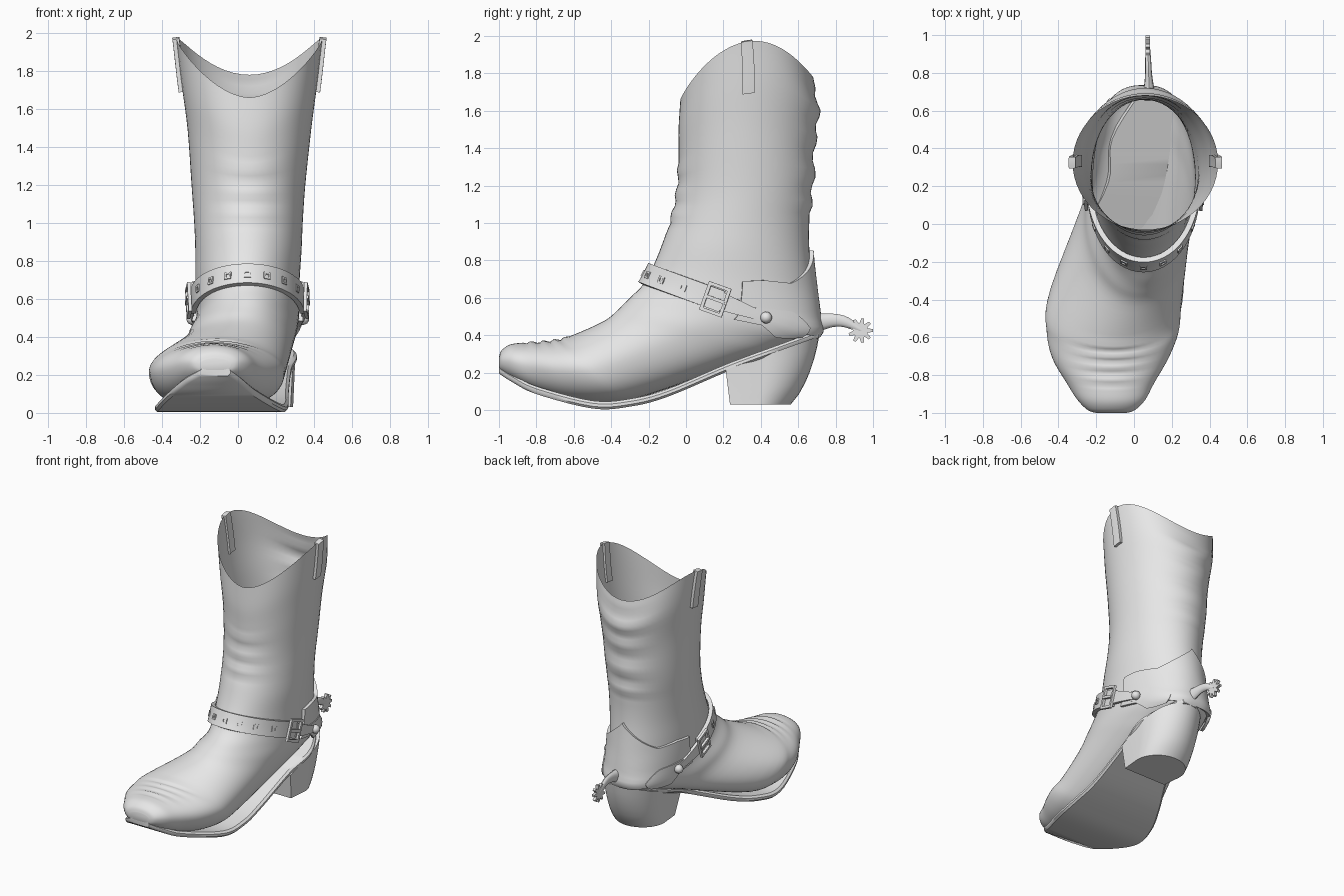
import bpy, bmesh, math
from mathutils import Vector, Matrix

if "Cube" in bpy.data.objects:
    bpy.data.objects.remove(bpy.data.objects["Cube"])

leather = bpy.data.materials.new("plain grey")
leather.diffuse_color = (0.8, 0.8, 0.8, 1)
leather.use_nodes = True
leather.node_tree.nodes["Principled BSDF"].inputs["Base Color"].default_value = leather.diffuse_color


def finish(name, bm, thick=0, angle=40):
    bmesh.ops.recalc_face_normals(bm, faces=bm.faces[:])
    me = bpy.data.meshes.new(name)
    bm.to_mesh(me)
    bm.free()
    me.materials.append(leather)
    ob = bpy.data.objects.new(name, me)
    bpy.context.collection.objects.link(ob)
    bpy.ops.object.select_all(action='DESELECT')
    ob.select_set(True)
    bpy.context.view_layer.objects.active = ob
    if thick:
        m = ob.modifiers.new("thickness", 'SOLIDIFY')
        m.thickness, m.offset = thick, 0
        bpy.ops.object.modifier_apply(modifier=m.name)
    bpy.ops.object.shade_smooth_by_angle(angle=math.radians(angle))
    return ob


def grid(name, rows, closed=False, caps=(), thick=0, angle=40):
    """Skin a list of equal-length point rows; caps lists the row indices to fill."""
    bm = bmesh.new()
    vs = [[bm.verts.new(p) for p in r] for r in rows]
    n = len(rows[0])
    for a, b in zip(vs, vs[1:]):
        for j in range(n if closed else n - 1):
            k = (j + 1) % n
            bm.faces.new((a[j], a[k], b[k], b[j]))
    for c in caps:
        bm.faces.new(vs[c])
    return finish(name, bm, thick, angle)


def spline(table, s):
    """Catmull-Rom sample of a table of tuples."""
    i = max(0, min(int(s), len(table) - 2))
    f = s - i
    p0, p1 = table[max(i - 1, 0)], table[i]
    p2, p3 = table[i + 1], table[min(i + 2, len(table) - 1)]
    return [0.5 * (2 * b + (c - a) * f + (2 * a - 5 * b + 4 * c - d) * f * f
                   + (3 * b - a - 3 * c + d) * f ** 3) for a, b, c, d in zip(p0, p1, p2, p3)]


# Boot rings from rim to toe: front y, z, back y, z, half width, centre x
RINGS = [
    (-.03, 1.66, .68, 1.78, .385, .06), (-.04, 1.5, .71, 1.6, .36, .06),
    (-.04, 1.35, .69, 1.42, .325, .06), (-.05, 1.18, .68, 1.2, .30, .055),
    (-.08, 1.03, .66, 1.02, .287, .055), (-.13, .88, .66, .85, .28, .055),
    (-.18, .76, .68, .66, .275, .05), (-.23, .67, .70, .50, .272, .05),
    (-.30, .60, .70, .40, .27, .05), (-.36, .54, .52, .335, .28, .03),
    (-.44, .475, .30, .26, .29, 0), (-.62, .395, -.2, .08, .352, -.1),
    (-.70, .375, -.42, .04, .35, -.113), (-.78, .365, -.62, .05, .31, -.125),
    (-.87, .36, -.80, .10, .235, -.125), (-.94, .35, -.92, .16, .18, -.12),
    (-.985, .32, -.985, .205, .125, -.12), (-1, .285, -1, .225, .08, -.12)]


def surf(s, t, off=0.0):
    """Point on the boot: s runs from rim to toe, t around from the front."""
    fy, fz, by, bz, w, cx = spline(RINGS, s)
    hy, hz = (fy - by) / 2, (fz - bz) / 2
    u, v = math.cos(t), math.sin(t)
    # rim sweeps up at the sides, sole side of the foot is squarer
    rise = .125 * (1 + math.cos(math.pi * min(1, s / 3.6)))
    square = 1 - .48 * max(0, min(1, (s - 6) / 3.5))
    # soft leather folds on the back of the shaft, ankle and toe crease
    if u < 0 and .4 < s < 4:
        off += .011 * math.sin(s * 7.5) * u ** 8
    elif u > 0 and (2 < s < 4.6 or 11 < s < 14):
        off += .007 * math.sin(s * 8.5) * u ** 8
    k = 1 + off / max(.05, math.hypot(hy, hz))
    side = math.copysign(abs(v) ** (square if u < 0 else 1), v)
    return Vector((cx + (w + off) * side, (fy + by) / 2 + hy * u * k,
                   (fz + bz) / 2 + hz * u * k + rise * abs(v) ** (1.75 if u > 0 else 2)))


# Shaft and foot in one skin, open at the top
N, SUB = 56, 5
grid("boot_upper", [[surf(i / SUB, math.tau * j / N) for j in range(N)]
                    for i in range((len(RINGS) - 1) * SUB + 1)], True, (-1,), angle=60)

# Sole stations: y, bottom z, left x, right x
SOLE = [(-1, .195, -.2, -.04), (-.93, .15, -.28, .02), (-.8, .085, -.36, .1),
        (-.5, .008, -.435, .235), (-.3, .018, -.405, .265), (-.1, .07, -.315, .265),
        (.22, .205, -.15, .28), (.45, .29, -.13, .305), (.71, .385, .03, .16)]
rows = []
for i in range((len(SOLE) - 1) * 5 + 1):
    y, z, a, b = spline(SOLE, i / 5)
    edge = ((.012, 0), (0, .012), (0, .028), (.015, .042))
    rows.append([(a + d, y, z + h) for d, h in edge] + [(b - d, y, z + h) for d, h in edge[::-1]])
grid("sole", rows, True, (0, -1))

# Heel block: straight breast, rounded back, tapering down
rows = []
for i in range(7):
    f = i / 6
    bow = .08 * f * (1 - f) - .012 * f ** 8
    yf, yb = .212 + .023 * f, .712 - .14 * f + bow
    hw, cx = .212 - .024 * f, .09 + .012 * f
    ym = yf + (yb - yf) * .45
    out = [(cx - hw * .93, yf)]
    out += [(cx - hw * math.cos(a), ym + (yb - ym) * math.sin(a))
            for a in (math.pi * j / 18 for j in range(19))]
    out += [(cx + hw * .93, yf)]
    rows.append([(x, y, (.215 + .36 * (y - .212)) * (1 - f) + .03 * f) for x, y in out])
grid("heel", rows, True, (0, -1), angle=35)

# Heel counter: raised leather panel with a peaked back
rows = []
for j in range(-22, 23):
    d = 1.45 * j / 22
    top = 4.98 + min(1, abs(d) / .8) ** .85 + .5 * max(0, abs(d) - 1.2)
    rows.append([surf(top + (8.05 - top) * i / 10, math.pi + d, .012) for i in range(11)])
grid("heel_counter", rows, thick=.022)


def on_band(t, shift, off):
    """Point on the boot where it meets the sloping strap plane."""
    lo, hi = 3.5, 11
    for _ in range(30):
        mid = (lo + hi) / 2
        p = surf(mid, t)
        lo, hi = (mid, hi) if p.z + .375 * p.y > .652 + shift else (lo, mid)
    return surf(lo, t, off)


def band(name, t0, t1, width, off, n, thick):
    rows = []
    for i in range(n + 1):
        t = t0 + (t1 - t0) * i / n
        rows.append([on_band(t, width(i / n) * k / 2, off) for k in range(-2, 3)])
    return grid(name, rows, thick=thick)


def frame_at(t, off):
    """Local frame on the strap: x along it, y across it, z outward."""
    p = on_band(t, 0, off)
    a = (on_band(t + .03, 0, off) - on_band(t - .03, 0, off)).normalized()
    c = on_band(t, .02, off) - on_band(t, -.02, off)
    n = a.cross(c).normalized()
    m = Matrix((a, n.cross(a), n)).transposed().to_4x4()
    m.translation = p
    return m


def box_frame(name, mat, w, h, bar, prong=False):
    """Rectangular ring of four bars, with an optional middle prong."""
    parts = [((0, s * h, 0), (2 * w + bar, bar, bar)) for s in (-1, 1)]
    parts += [((s * w, 0, 0), (bar, 2 * h, bar)) for s in (-1, 1)]
    if prong:
        parts.append(((0, 0, .006), (2 * w, bar, bar)))
    bm = bmesh.new()
    for pos, size in parts:
        bmesh.ops.create_cube(bm, size=1, matrix=mat @ Matrix.Translation(pos)
                              @ Matrix.Diagonal((*size, 1)))
    return finish(name, bm, angle=30)


# Ankle strap with square eyelets
band("strap", -1.5, 1.5, lambda f: .062, .018, 44, .028)
for i in range(-3, 4):
    box_frame("strap_eyelet", frame_at(i * .34, .034), .014, .014, .01)

for sg, side in ((1, "right"), (-1, "left")):
    # Strap end, button plate, button and buckle
    band(side + "_strap_end", sg * 1.48, sg * 2.0, lambda f: .052 - .03 * f, .026, 10, .022)
    band(side + "_button_plate", sg * 1.86, sg * 2.6,
         lambda f: (.035 + .05 * min(1, f * 1.6)) * (1 - max(0, f - .5) ** 2 * 2.6), .02, 16, .02)
    bm = bmesh.new()
    bmesh.ops.create_uvsphere(bm, u_segments=12, v_segments=8, radius=.032,
                              matrix=frame_at(sg * 1.97, .04))
    finish(side + "_button", bm)
    box_frame(side + "_buckle", frame_at(sg * 1.42, .042), .055, .072, .018, True)
    # Pull tab folded over the rim
    grid(side + "_pull_tab", [[surf(s / 10 - .06, sg * math.pi / 2 + d * .042, .003)
                               for d in range(-2, 3)] for s in range(14)], thick=.036)

# Spur shank: y, z, half height, half width
SHANK = [(.67, .455, .06, .04), (.73, .468, .048, .026), (.80, .478, .034, .018),
         (.86, .468, .026, .016), (.94, .425, .014, .012)]
rows = []
for i in range((len(SHANK) - 1) * 3 + 1):
    y, z, h, w = spline(SHANK, i / 3)
    rows.append([(.08 + w * math.sin(a) - (y - .7) * .03, y + h * .35 * math.cos(a),
                  z + h * math.cos(a)) for a in (math.tau * j / 12 for j in range(12))])
grid("spur_shank", rows, True, (0, -1))

# Spur wheel with blunt teeth
teeth, outline = 9, []
for i in range(teeth):
    for da, r in ((-.30, .04), (-.11, .066), (.11, .066), (.30, .04)):
        a = math.tau * i / teeth + da
        outline.append((.933 + r * math.cos(a), .425 + r * math.sin(a)))
grid("spur_wheel", [[(x, y, z) for y, z in outline] for x in (.062, .084)], True, (0, -1), angle=25)
